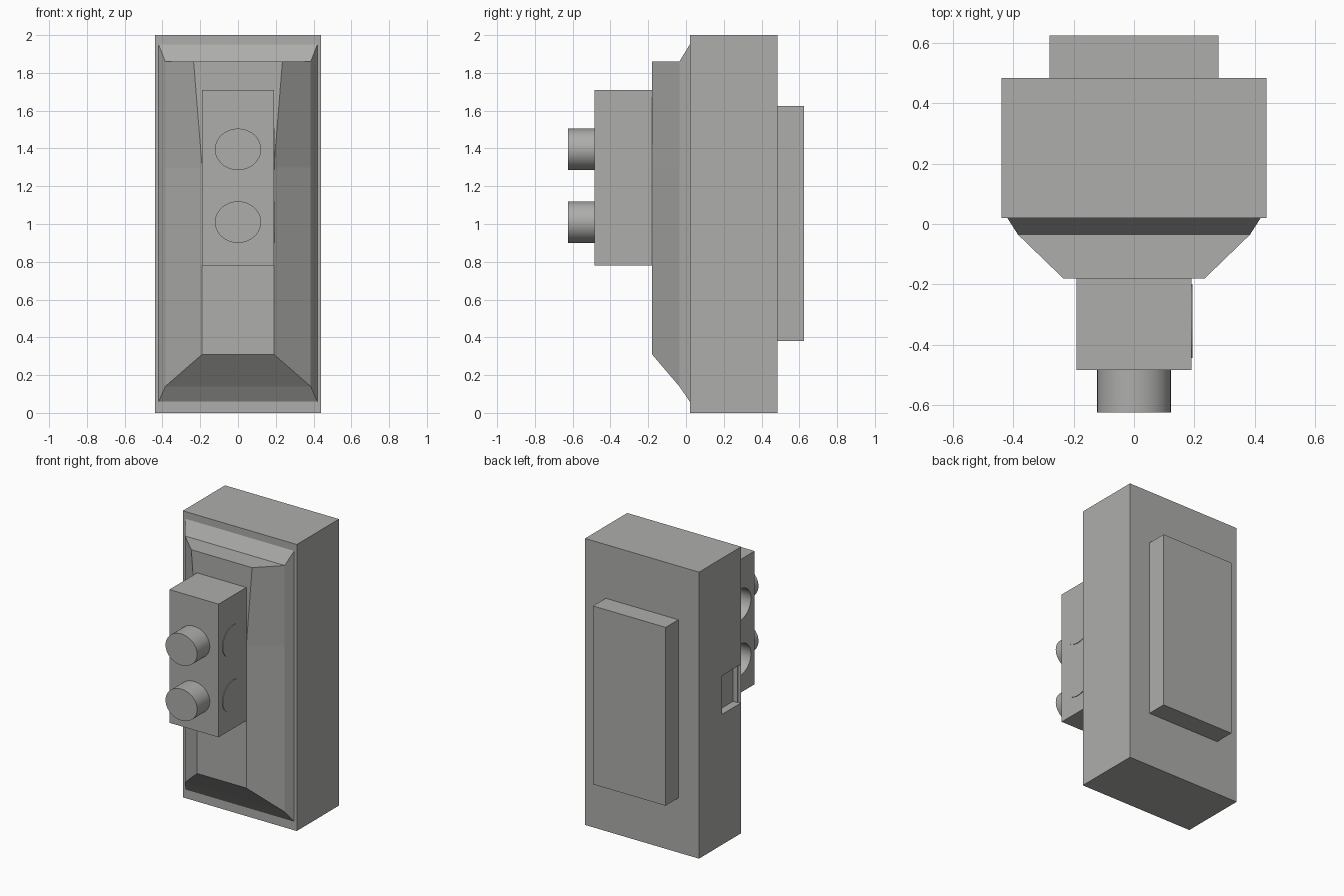
import bpy, bmesh, math

if "Cube" in bpy.data.objects:
    bpy.data.objects.remove(bpy.data.objects["Cube"])

grey = bpy.data.materials.new("warm_grey")
grey.diffuse_color = (0.42, 0.42, 0.41, 1)
grey.use_nodes = True
grey.node_tree.nodes["Principled BSDF"].inputs["Base Color"].default_value = grey.diffuse_color


def make(name, bm):
    bmesh.ops.recalc_face_normals(bm, faces=bm.faces)
    me = bpy.data.meshes.new(name)
    bm.to_mesh(me)
    bm.free()
    me.materials.append(grey)
    ob = bpy.data.objects.new(name, me)
    bpy.context.collection.objects.link(ob)
    return ob


def box(name, x, y, z):
    bm = bmesh.new()
    bmesh.ops.create_cube(bm, size=1)
    for v in bm.verts:
        v.co = [lo + (c + 0.5) * (hi - lo) for c, (lo, hi) in zip(v.co, (x, y, z))]
    return make(name, bm)


def disc(name, axis, a, b, across, z):
    """Slightly oval cylinder from a to b along x or y."""
    n = 48
    bm = bmesh.new()
    rings = []
    for p in (a, b):
        ring = []
        for i in range(n):
            t = 2 * math.pi * i / n
            u, w = across + 0.122 * math.cos(t), z + 0.11 * math.sin(t)
            ring.append(bm.verts.new((p, u, w) if axis == "x" else (u, p, w)))
        rings.append(ring)
        bm.faces.new(ring)
    for i in range(n):
        j = (i + 1) % n
        bm.faces.new((rings[0][i], rings[0][j], rings[1][j], rings[1][i]))
    ob = make(name, bm)
    smooth(ob)
    return ob


def smooth(ob):
    bpy.ops.object.select_all(action="DESELECT")
    ob.select_set(True)
    bpy.context.view_layer.objects.active = ob
    bpy.ops.object.shade_smooth_by_angle(angle=math.radians(30))


def cut(ob, cutter):
    mod = ob.modifiers.new("cut", "BOOLEAN")
    mod.operation = "DIFFERENCE"
    mod.solver = "EXACT"
    mod.object = cutter
    bpy.context.view_layer.objects.active = ob
    bpy.ops.object.modifier_apply(modifier=mod.name)
    bpy.data.objects.remove(cutter)


# Main housing with a notch in its left side
body = box("housing", (-0.44, 0.44), (0.02, 0.485), (0, 2))
cut(body, box("notch_cutter", (-0.6, -0.385), (0.024, 0.23), (0.91, 1.18)))

# Back plate
box("back_plate", (-0.28, 0.28), (0.48, 0.625), (0.38, 1.625))

# Tapered front cover: rings of (y, bottom half width, top half width, bottom z, top z)
bm = bmesh.new()
rings = []
for y, wb, wt, zb, zt in ((0.03, 0.42, 0.42, 0.06, 1.95), (0.02, 0.42, 0.42, 0.06, 1.95),
                          (-0.035, 0.385, 0.385, 0.14, 1.86), (-0.18, 0.19, 0.235, 0.31, 1.86)):
    pts = ((-wb, zb), (wb, zb), (wb, 1.3), (wt, zt), (-wt, zt), (-wb, 1.3))
    rings.append([bm.verts.new((x, y, z)) for x, z in pts])
for r, s in zip(rings, rings[1:]):
    for i in range(6):
        j = (i + 1) % 6
        bm.faces.new((r[i], r[j], s[j], s[i]))
bm.faces.new(rings[0])
bm.faces.new(rings[-1])
make("front_cover", bm)

# Control block with front buttons, right side caps and left side recesses
block = box("control_block", (-0.19, 0.19), (-0.485, -0.17), (0.78, 1.71))
for label, z in (("upper", 1.395), ("lower", 1.01)):
    disc(label + "_front_button", "y", -0.625, -0.48, 0, z)
    disc(label + "_side_cap", "x", 0.15, 0.194, -0.323, z)
    cut(block, disc(label + "_recess_cutter", "x", -0.3, -0.09, -0.323, z))
smooth(block)
